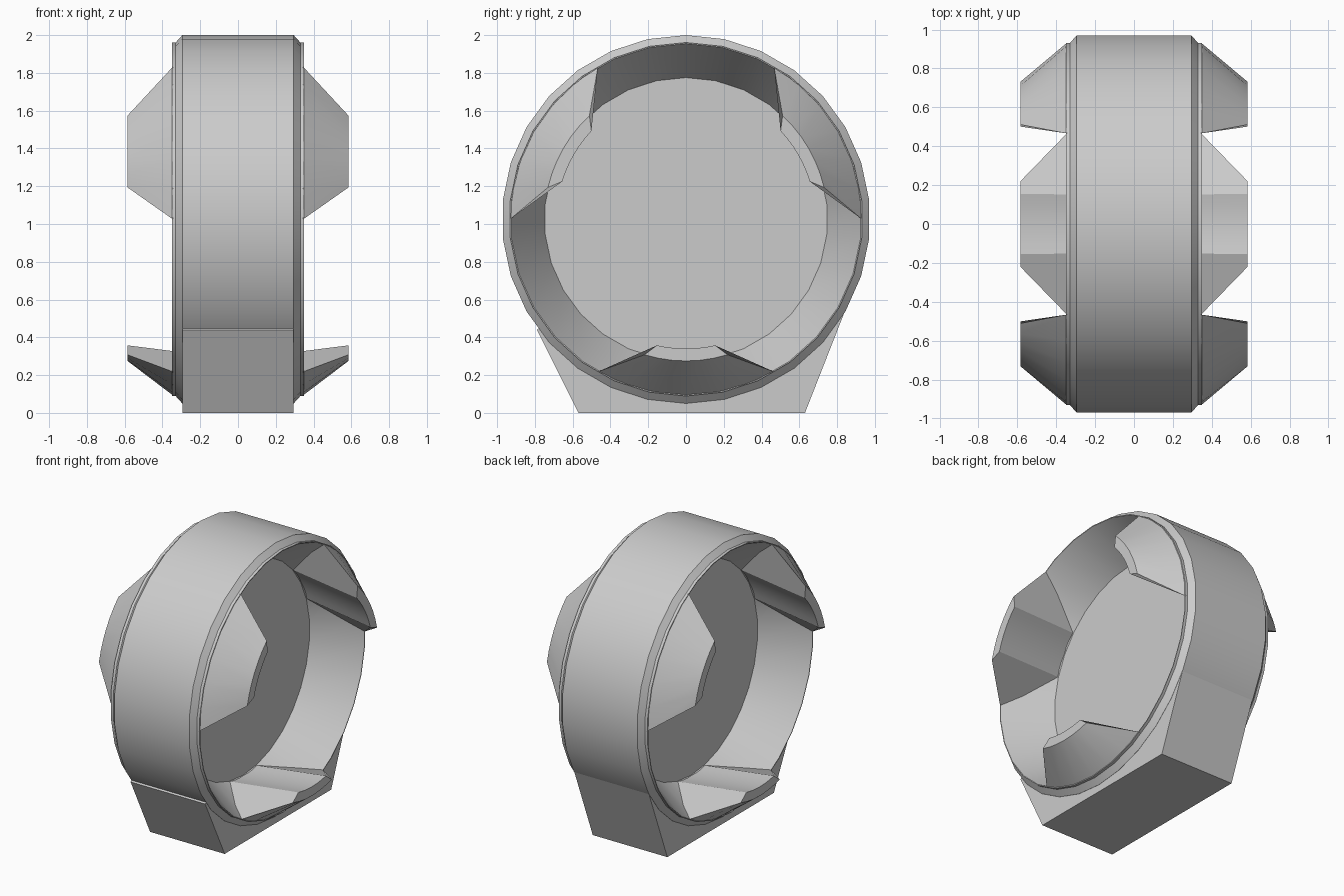
import bpy, bmesh
from math import sin, cos, radians, atan2

if "Cube" in bpy.data.objects:
    bpy.data.objects.remove(bpy.data.objects["Cube"])

grey = bpy.data.materials.new("plain_grey")
grey.use_nodes = True
COLOUR = (0.6, 0.6, 0.6, 1)
grey.diffuse_color = COLOUR
grey.node_tree.nodes["Principled BSDF"].inputs["Base Color"].default_value = COLOUR

HUB_Z = 1.025


def polar(x, radius, degrees):
    a = radians(degrees)
    return (x, radius * cos(a), HUB_Z + radius * sin(a))


def finish(name, bm):
    bmesh.ops.recalc_face_normals(bm, faces=bm.faces)
    mesh = bpy.data.meshes.new(name)
    bm.to_mesh(mesh)
    bm.free()
    mesh.materials.append(grey)
    obj = bpy.data.objects.new(name, mesh)
    bpy.context.collection.objects.link(obj)
    bpy.ops.object.select_all(action='DESELECT')
    obj.select_set(True)
    bpy.context.view_layer.objects.active = obj
    bpy.ops.object.shade_smooth_by_angle(angle=radians(25))
    return obj


def bridge(bm, rows, closed):
    for a, b in zip(rows, rows[1:]):
        n = len(a)
        for i in range(n if closed else n - 1):
            j = (i + 1) % n
            bm.faces.new((a[i], a[j], b[j], b[i]))


# Drum: revolved profile with chamfers, thin lips and a dished recess on each side
SIDES = 30
half = [(0.04, 0.75), (0.35, 0.93), (0.35, 0.936), (0.33, 0.936), (0.295, 0.975)]
profile = half + [(-x, r) for x, r in reversed(half)]
bm = bmesh.new()
rings = [[bm.verts.new(polar(x, r, 90 + i * 360 / SIDES)) for i in range(SIDES)]
         for x, r in profile]
bridge(bm, rings, True)
bm.faces.new(rings[0])
bm.faces.new(rings[-1])
finish("drum", bm)

# Foot: flared block whose top follows the drum
start = atan2(0.44 - HUB_Z, -0.79) * 57.2958
end = atan2(0.535 - HUB_Z, 0.84) * 57.2958
STEPS = 16
outline = [(-0.57, 0), (0.63, 0), (0.84, 0.535)]
outline += [polar(0, 0.945, end + (start - end) * i / STEPS)[1:] for i in range(STEPS + 1)]
outline.append((-0.79, 0.44))
bm = bmesh.new()
caps = [[bm.verts.new((x, y, z)) for y, z in outline] for x in (-0.294, 0.294)]
bridge(bm, caps, True)
for cap in caps:
    bm.faces.new(cap)
finish("foot", bm)

# Claws: three tapered wedges per side; each row is x, radius, half angle
rows = [(0.345, 0.932, 30), (0.585, 0.75, 17), (0.585, 0.685, 13), (0.035, 0.755, 11.5)]
ARC = 6
for side, label in ((1, "left"), (-1, "right")):
    for k in range(3):
        mid = 30 + 120 * k
        bm = bmesh.new()
        loops = [[bm.verts.new(polar(side * x, r, mid + spread * (2 * i / ARC - 1)))
                  for i in range(ARC + 1)] for x, r, spread in rows]
        bridge(bm, loops, False)
        for tip in (0, -1):
            bm.faces.new([loop[tip] for loop in loops])
        # Back face stays buried in the drum
        back = [(loops[0][i], loops[0][i + 1], loops[3][i + 1], loops[3][i]) for i in range(ARC)]
        for quad in back:
            bm.faces.new(quad)
        # Sink the buried edge slightly so it never shares the dish surface
        for v in loops[3]:
            v.co.x -= side * 0.02
        finish(f"{label}_claw_{k + 1}", bm)
